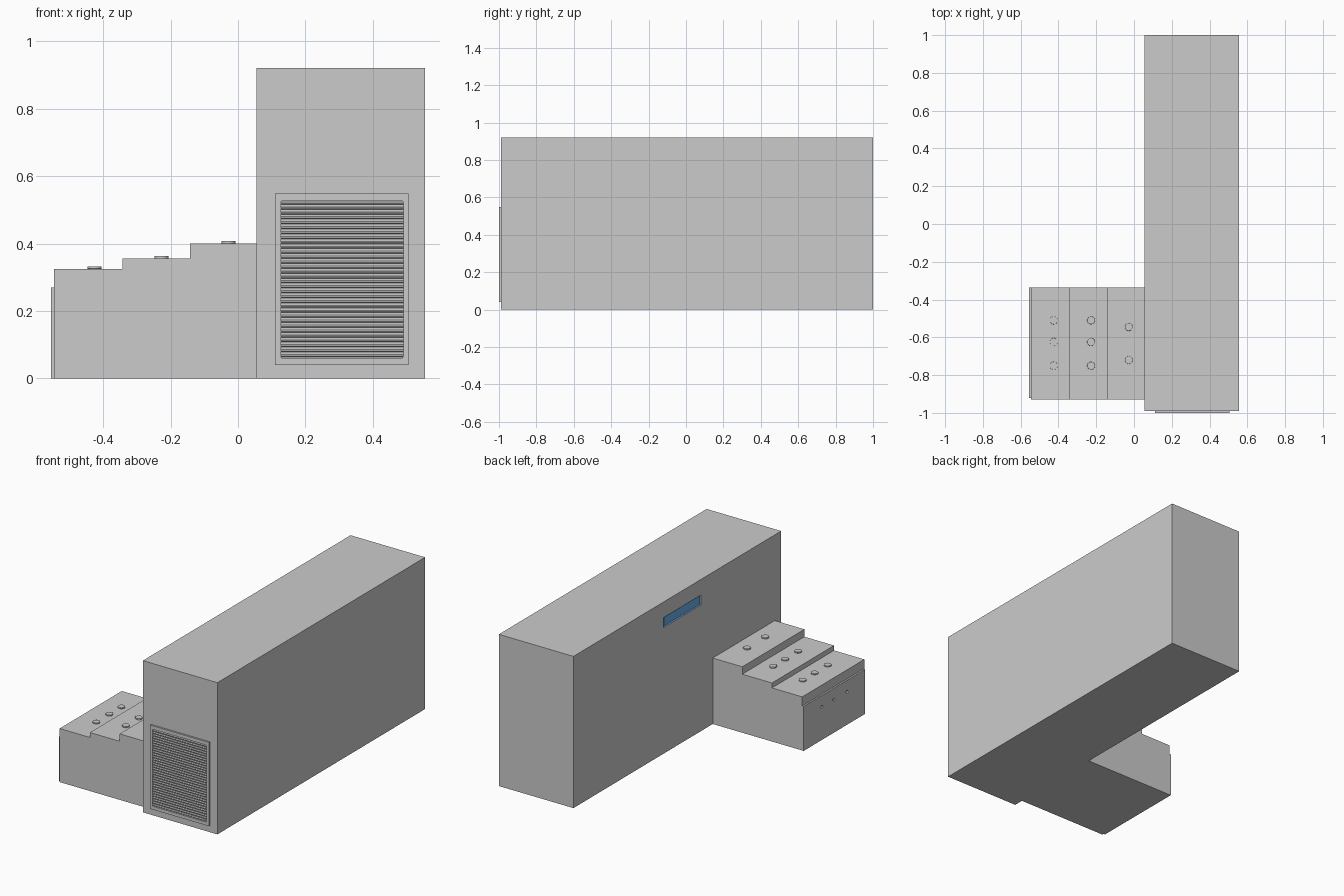
import bpy, bmesh, math
from mathutils import Matrix, Vector

if "Cube" in bpy.data.objects:
    bpy.data.objects.remove(bpy.data.objects["Cube"])


def make(name, bm, mat=None):
    bmesh.ops.recalc_face_normals(bm, faces=bm.faces)
    me = bpy.data.meshes.new(name)
    bm.to_mesh(me)
    bm.free()
    ob = bpy.data.objects.new(name, me)
    bpy.context.collection.objects.link(ob)
    if mat:
        me.materials.append(mat)
    return ob


def add_box(bm, x0, x1, y0, y1, z0, z1, tilt=0.0):
    centre = Vector(((x0 + x1) / 2, (y0 + y1) / 2, (z0 + z1) / 2))
    m = (Matrix.Translation(centre) @ Matrix.Rotation(tilt, 4, 'X')
         @ Matrix.Diagonal((x1 - x0, y1 - y0, z1 - z0, 1)))
    return bmesh.ops.create_cube(bm, size=1, matrix=m)["verts"]


def box(name, *dims, mat=None):
    bm = bmesh.new()
    add_box(bm, *dims)
    return make(name, bm, mat)


def cut(target, cutter):
    mod = target.modifiers.new("cut", 'BOOLEAN')
    mod.operation = 'DIFFERENCE'
    mod.solver = 'EXACT'
    mod.object = cutter
    bpy.context.view_layer.objects.active = target
    bpy.ops.object.modifier_apply(modifier=mod.name)
    bpy.data.objects.remove(cutter)


def bevel(ob, width, segments):
    mod = ob.modifiers.new("bevel", 'BEVEL')
    mod.width = width
    mod.segments = segments
    mod.limit_method = 'ANGLE'
    mod.angle_limit = math.radians(40)


def smooth(ob):
    bpy.ops.object.select_all(action='DESELECT')
    ob.select_set(True)
    bpy.context.view_layer.objects.active = ob
    bpy.ops.object.shade_smooth_by_angle(angle=math.radians(30))


# Tall cabinet with a recessed display on its left face
cabinet = box("cabinet", 0.055, 0.555, -0.99, 1.0, 0, 0.92)
cut(cabinet, box("display_cutter", 0.04, 0.065, -0.22, 0.135, 0.765, 0.825))

# Blue display: a shallow tray lining the recess
blue = bpy.data.materials.new("display_blue")
blue.diffuse_color = (0.15, 0.42, 0.8, 1)
blue.use_nodes = True
blue.node_tree.nodes["Principled BSDF"].inputs["Base Color"].default_value = blue.diffuse_color
bm = bmesh.new()
add_box(bm, 0.055, 0.0645, -0.2195, 0.1345, 0.7655, 0.8245)
bm.normal_update()
bmesh.ops.delete(bm, geom=[f for f in bm.faces if f.normal.x < -0.9], context='FACES')
bmesh.ops.reverse_faces(bm, faces=bm.faces)
me = bpy.data.meshes.new("display")
bm.to_mesh(me)
bm.free()
me.materials.append(blue)
bpy.context.collection.objects.link(bpy.data.objects.new("display", me))

# Stepped side block, extruded from its front profile
profile = [(-0.545, 0), (0.055, 0), (0.055, 0.40), (-0.143, 0.40), (-0.143, 0.355),
           (-0.342, 0.355), (-0.342, 0.325), (-0.545, 0.325)]
bm = bmesh.new()
face = bm.faces.new([bm.verts.new((x, -0.93, z)) for x, z in profile])
out = bmesh.ops.extrude_face_region(bm, geom=[face])
bmesh.ops.translate(bm, vec=(0, 0.595, 0),
                    verts=[v for v in out["geom"] if isinstance(v, bmesh.types.BMVert)])
make("stepped_block", bm)

# Thin end panel with three small holes
panel = box("end_panel", -0.555, -0.545, -0.92, -0.335, 0, 0.27)
bm = bmesh.new()
for y in (-0.51, -0.625, -0.75):
    bmesh.ops.create_cone(bm, cap_ends=True, segments=20, radius1=0.009, radius2=0.009, depth=0.016,
                          matrix=Matrix.Translation((-0.555, y, 0.2)) @ Matrix.Rotation(math.pi / 2, 4, 'Y'))
cut(panel, make("hole_cutter", bm))
smooth(panel)

# Round buttons on each step
three, two = (-0.51, -0.625, -0.75), (-0.545, -0.72)
for x, z, h, ys in ((-0.425, 0.325, 0.007, three), (-0.227, 0.355, 0.008, three),
                    (-0.028, 0.40, 0.008, two)):
    for y in ys:
        bm = bmesh.new()
        bmesh.ops.create_cone(bm, cap_ends=True, segments=32, radius1=0.021, radius2=0.021, depth=h,
                              matrix=Matrix.Translation((x, y, z + h / 2)))
        button = make("button", bm)
        bevel(button, 0.001, 2)
        smooth(button)

# Ventilation frame with a rounded opening
frame = box("vent_frame", 0.11, 0.505, -1.0, -0.99, 0.04, 0.548)
bevel(frame, 0.002, 2)
bm = bmesh.new()
add_box(bm, 0.127, 0.49, -1.02, -0.97, 0.06, 0.527)
corners = [e for e in bm.edges if abs(e.verts[0].co.y - e.verts[1].co.y) > 0.01]
bmesh.ops.bevel(bm, geom=corners, offset=0.006, segments=4, profile=0.5, affect='EDGES')
frame.modifiers.clear()
cut(frame, make("vent_cutter", bm))

# Tilted louvre slats
bm = bmesh.new()
count, z0, z1 = 32, 0.06, 0.527
pitch = (z1 - z0) / count
for i in range(count):
    zc = z0 + (i + 0.5) * pitch
    add_box(bm, 0.127, 0.49, -0.9985, -0.9915, zc - 0.002, zc + 0.002, math.radians(35))
make("vent_slats", bm)
